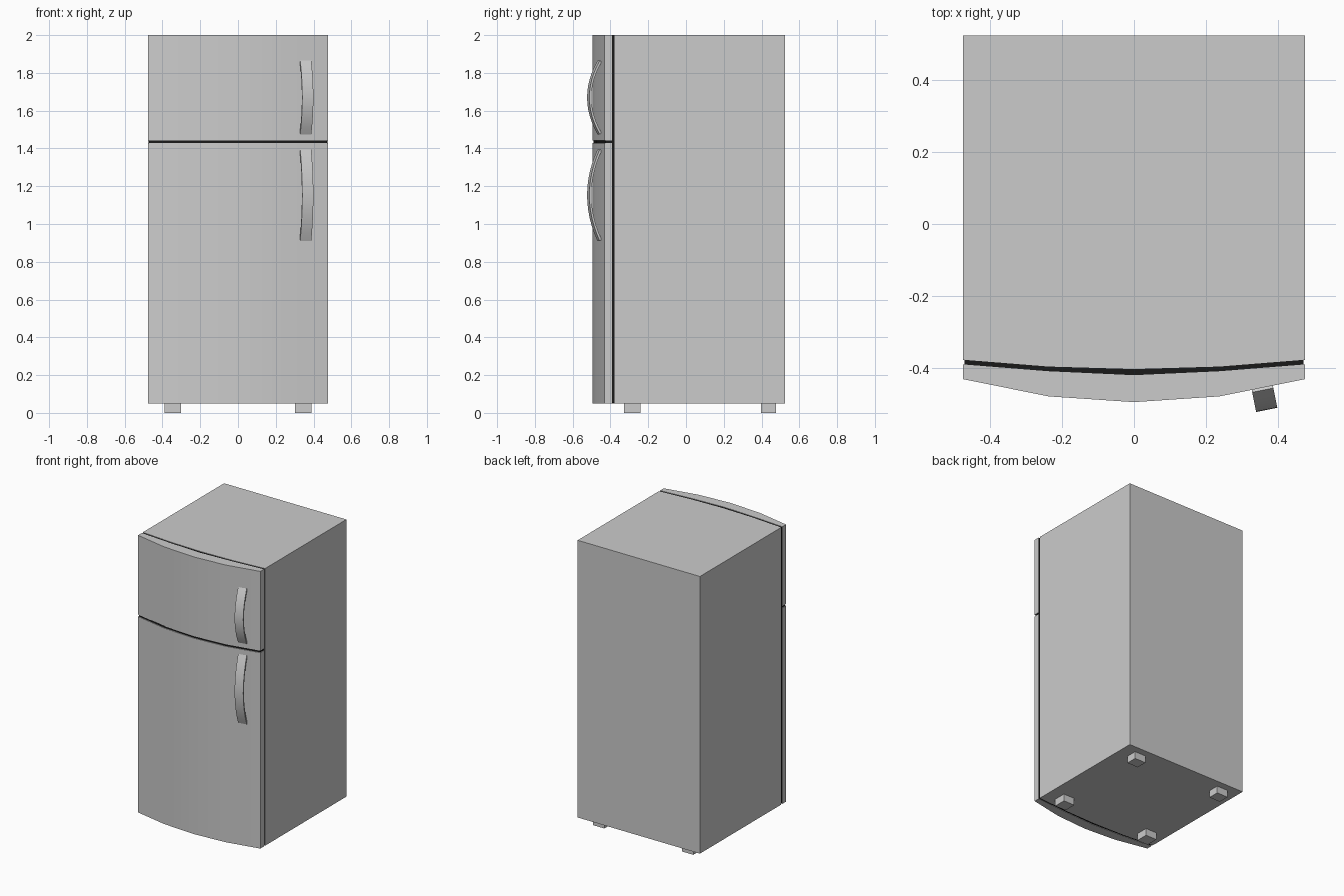
import bpy, bmesh, math
from mathutils import Vector

if "Cube" in bpy.data.objects:
    bpy.data.objects.remove(bpy.data.objects["Cube"])

W = 0.476   # half width
Z0, Z1, SPLIT = 0.05, 2.0, 1.435

black = bpy.data.materials.new("black_rubber")
black.diffuse_color = (0.01, 0.01, 0.01, 1)
black.use_nodes = True
black.node_tree.nodes["Principled BSDF"].inputs["Base Color"].default_value = black.diffuse_color


def bowed(edge, mid, centre, w=W):
    """Front edge in plan, bowed toward -y, left to right."""
    return [(-w, edge), (-w / 2, mid), (0, centre), (w / 2, mid), (w, edge)]


def prism(name, outline, place, smooth=True, mat=None):
    """Join two copies of an outline, place(point, 0 or 1) giving each 3D position."""
    bm = bmesh.new()
    a, b = [[bm.verts.new(place(p, k)) for p in outline] for k in (0, 1)]
    n = len(outline)
    bm.faces.new(a)
    bm.faces.new(b[::-1])
    for i in range(n):
        j = (i + 1) % n
        bm.faces.new((a[j], a[i], b[i], b[j]))
    bmesh.ops.recalc_face_normals(bm, faces=bm.faces)
    me = bpy.data.meshes.new(name)
    bm.to_mesh(me)
    bm.free()
    ob = bpy.data.objects.new(name, me)
    bpy.context.collection.objects.link(ob)
    if mat:
        me.materials.append(mat)
    if smooth:
        bpy.ops.object.select_all(action='DESELECT')
        bpy.context.view_layer.objects.active = ob
        ob.select_set(True)
        bpy.ops.object.shade_smooth_by_angle(angle=math.radians(30))
    return ob


def upright(name, outline, z0, z1, mat=None):
    return prism(name, outline, lambda p, k: (p[0], p[1], (z0, z1)[k]), mat=mat)


# Cabinet with a gently bowed front
upright("cabinet", bowed(-0.378, -0.397, -0.404) + [(W, 0.525), (-W, 0.525)], Z0, Z1)

# Black seal behind the doors, slightly inset
w = W - 0.004
upright("door_seal", bowed(-0.392, -0.411, -0.422, w) + bowed(-0.376, -0.395, -0.402, w)[::-1],
        Z0 + 0.003, Z1 - 0.003, black)

# Two bowed doors and the black strip between them
door = bowed(-0.432, -0.48, -0.496) + bowed(-0.391, -0.41, -0.421)[::-1]
upright("lower_door", door, Z0, SPLIT - 0.007)
upright("upper_door", door, SPLIT + 0.007, Z1)
upright("door_gap_strip", bowed(-0.427, -0.474, -0.49, w) + bowed(-0.39, -0.409, -0.42, w)[::-1],
        SPLIT - 0.009, SPLIT + 0.009, black)


# Curved strap handles standing out along the door's normal
def handle(name, z0, z1):
    tilt = math.atan2(0.048, W / 2)
    across = Vector((math.cos(tilt), math.sin(tilt), 0))
    out = Vector((math.sin(tilt), -math.cos(tilt), 0))
    base = Vector((0.357, -0.455, 0))
    mid, half, steps = (z0 + z1) / 2, (z1 - z0) / 2, 12

    def arc(rise, start, h):
        ts = [-1 + 2 * i / steps for i in range(steps + 1)]
        return [(start + rise * (1 - t * t), mid + h * t) for t in ts]

    outline = arc(0.056, 0.008, half) + arc(0.056, -0.003, half - 0.006)[::-1]
    prism(name, outline,
          lambda p, k: base + out * p[0] + across * (0.03 * (2 * k - 1)) + Vector((0, 0, p[1])))


handle("lower_handle", 0.91, 1.395)
handle("upper_handle", 1.475, 1.865)

# Four square feet
for side, sx in (("left", -1), ("right", 1)):
    for end, y0, y1 in (("front", -0.328, -0.24), ("back", 0.398, 0.476)):
        xa, xb = sx * 0.303, sx * 0.39
        prism(f"{end}_{side}_foot", [(xa, y0), (xb, y0), (xb, y1), (xa, y1)],
              lambda p, k: (p[0], p[1], k * (Z0 + 0.005)), smooth=False)
